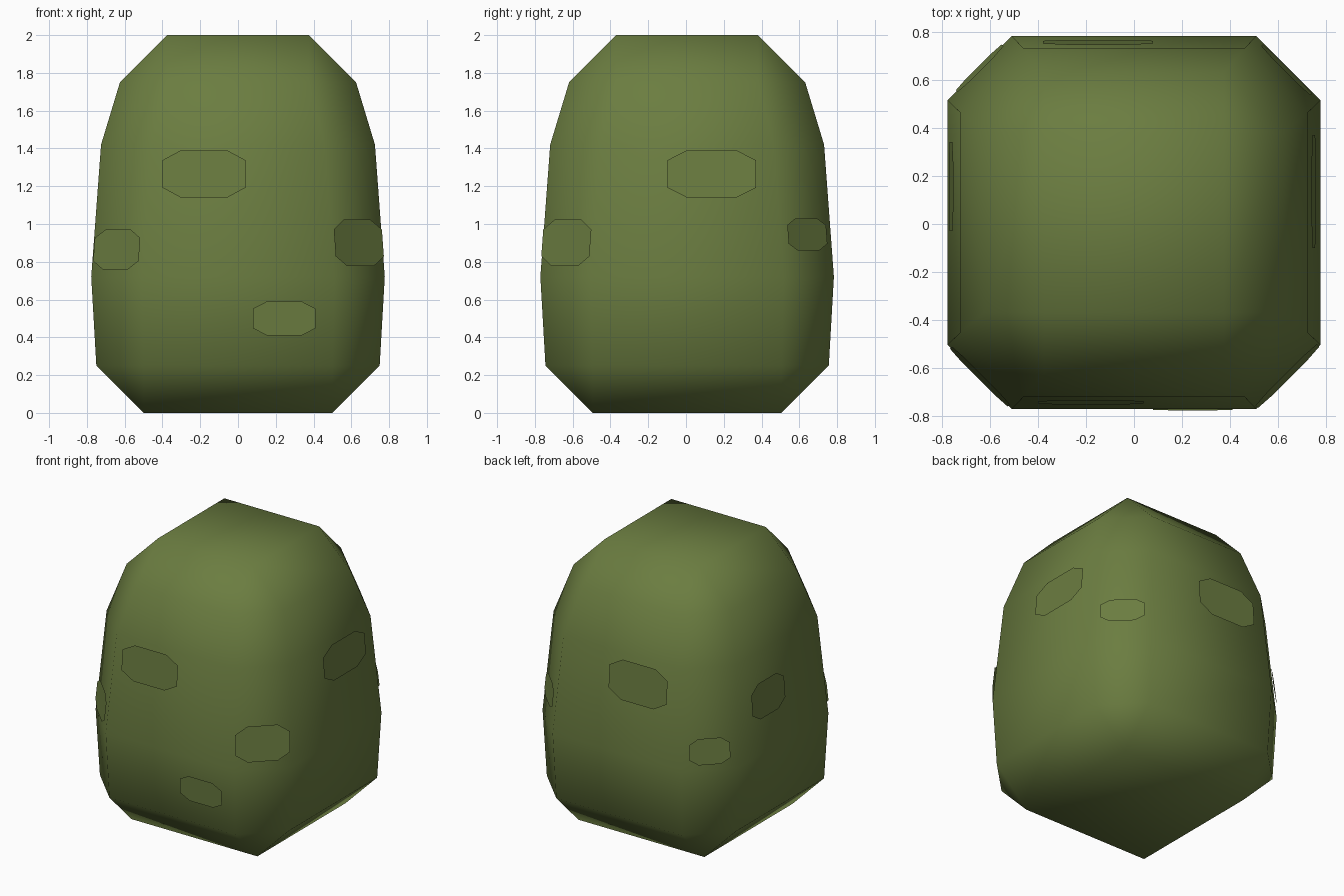
import bpy, bmesh, math
from mathutils import Vector

if "Cube" in bpy.data.objects:
    bpy.data.objects.remove(bpy.data.objects["Cube"])

SHIFT_Y = 0.006  # body sits slightly back because of the front plate

olive = bpy.data.materials.new("olive green")
olive.diffuse_color = (0.147, 0.205, 0.052, 1)
olive.use_nodes = True
olive.node_tree.nodes["Principled BSDF"].inputs["Base Color"].default_value = olive.diffuse_color

# side rings: height, half width, half length of the flat side
RINGS = [(0.25, 0.75, 0.50), (0.72, 0.777, 0.51), (1.42, 0.725, 0.46), (1.75, 0.625, 0.375)]


def add_object(name, bm, smooth):
    bmesh.ops.recalc_face_normals(bm, faces=bm.faces)
    mesh = bpy.data.meshes.new(name)
    for f in bm.faces:
        f.smooth = smooth
    bm.to_mesh(mesh)
    bm.free()
    mesh.materials.append(olive)
    obj = bpy.data.objects.new(name, mesh)
    bpy.context.collection.objects.link(obj)
    return obj


# body: chamfered block, square ends joined to octagonal rings
def build_body():
    bm = bmesh.new()

    def square(h, z):
        return [bm.verts.new((x * h, y * h + SHIFT_Y, z))
                for x, y in ((1, -1), (1, 1), (-1, 1), (-1, -1))]

    def octagon(z, r, c):
        pts = ((c, -r), (r, -c), (r, c), (c, r), (-c, r), (-r, c), (-r, -c), (-c, -r))
        return [bm.verts.new((x, y + SHIFT_Y, z)) for x, y in pts]

    rings = [octagon(*ring) for ring in RINGS]
    for a, b in zip(rings, rings[1:]):
        for i in range(8):
            j = (i + 1) % 8
            bm.faces.new((a[i], a[j], b[j], b[i]))
    for cap, ring in ((square(0.5, 0), rings[0]), (square(0.375, 2), rings[-1])):
        bm.faces.new(cap)
        for k in range(4):
            bm.faces.new((cap[k], ring[2 * k], ring[2 * k + 1]))
            bm.faces.new((cap[k], ring[2 * k + 1], ring[(2 * k + 2) % 8], cap[(k + 1) % 4]))
    return add_object("body", bm, True)


def surface_distance(z, corner):
    for (z0, r0, c0), (z1, r1, c1) in zip(RINGS, RINGS[1:]):
        if z <= z1:
            t = (z - z0) / (z1 - z0)
            r, c = r0 + t * (r1 - r0), c0 + t * (c1 - c0)
            return (r + c) / math.sqrt(2) if corner else r


# patches: thin chamfered sheets lying just off the body
def patch(name, angle, u, z, w, h, gap=0.013):
    a = math.radians(angle)
    n = Vector((math.cos(a), math.sin(a), 0))
    t = Vector((-math.sin(a), math.cos(a), 0))
    corner = angle % 90 != 0
    low, high = (surface_distance(z + s * h / 2, corner) for s in (-1, 1))
    bm = bmesh.new()
    verts = []
    for fx, fz in ((.28, .5), (.5, .29), (.5, -.29), (.28, -.5),
                   (-.28, -.5), (-.5, -.29), (-.5, .29), (-.28, .5)):
        d = low + (high - low) * (fz + .5) + gap
        p = n * d + t * (u + fx * w) + Vector((0, SHIFT_Y, z + fz * h))
        verts.append(bm.verts.new(p))
    face = bm.faces.new(verts)
    face.normal_update()
    if face.normal.dot(n) < 0:
        face.normal_flip()
    mesh = bpy.data.meshes.new(name)
    bm.to_mesh(mesh)
    bm.free()
    mesh.materials.append(olive)
    bpy.context.collection.objects.link(bpy.data.objects.new(name, mesh))


build_body()
for spec in (
    ("front_patch_large", -90, -0.18, 1.265, 0.44, 0.25),
    ("front_patch_small", -90, 0.245, 0.50, 0.33, 0.18),
    ("right_patch", 0, 0.13, 1.265, 0.47, 0.25),
    ("back_patch", 90, 0.15, 1.24, 0.46, 0.28),
    ("left_patch", 180, -0.15, 1.09, 0.37, 0.25),
    ("front_right_corner_patch", -45, 0.0, 0.90, 0.36, 0.245),
    ("front_left_corner_patch", -135, 0.0, 0.865, 0.34, 0.21),
    ("back_right_corner_patch", 45, 0.0, 0.945, 0.29, 0.17),
    ("back_left_corner_patch", 135, 0.0, 0.85, 0.27, 0.18),
):
    patch(*spec)
